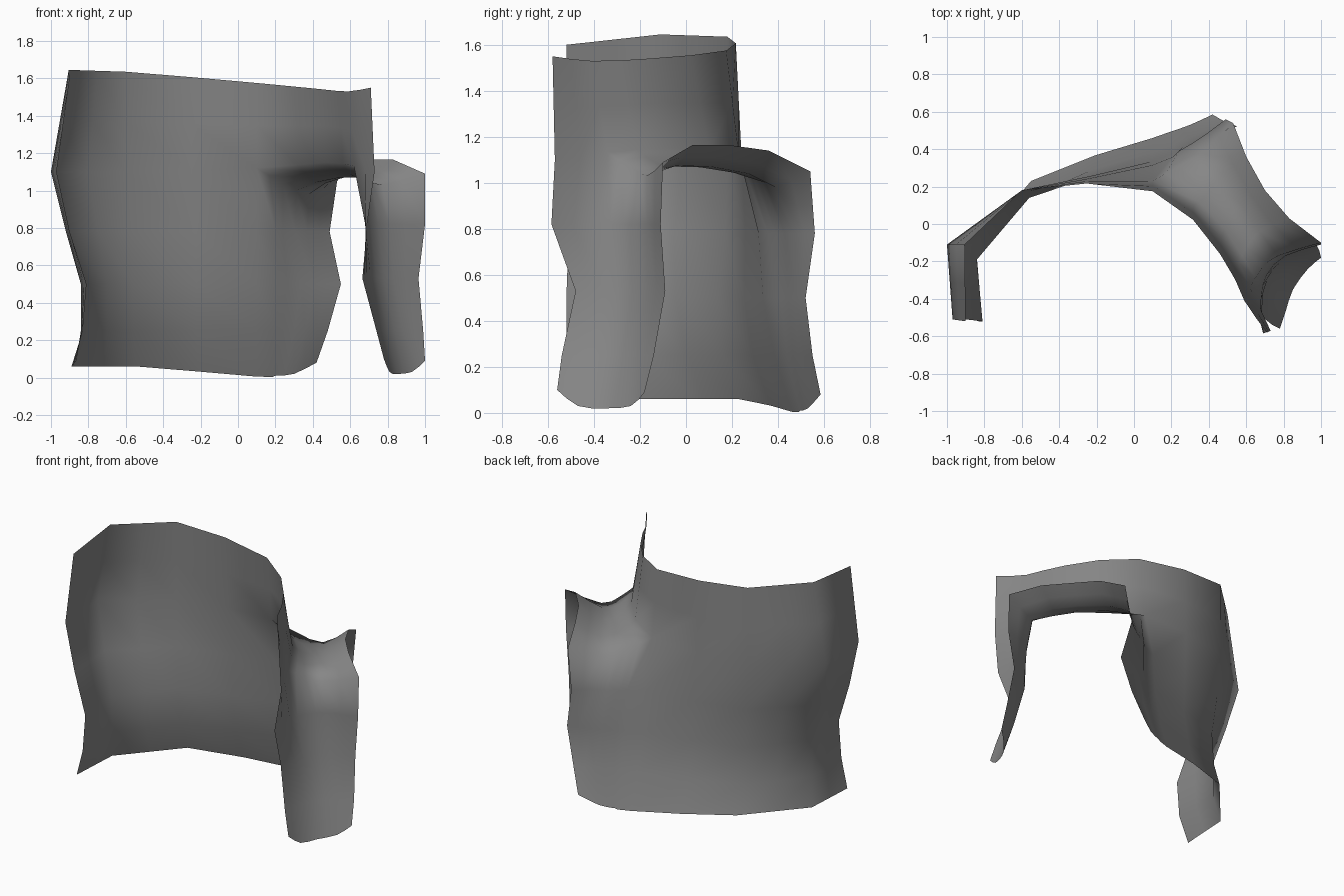
import bpy
import bmesh
from mathutils import Vector


default_cube = bpy.data.objects.get("Cube")
if default_cube:
    bpy.data.objects.remove(default_cube)


def smooth(points, straight=0):
    """Add a spline midpoint between neighbours; the first segments may stay straight."""
    pts = [Vector(p) for p in points]
    padded = [pts[0] * 2 - pts[1]] + pts + [pts[-1] * 2 - pts[-2]]
    result = [pts[0]]
    for i, (start, end) in enumerate(zip(pts, pts[1:])):
        middle = (start + end) * 0.5
        if i >= straight:
            middle += (start + end - padded[i] - padded[i + 3]) * 0.0625
        result += [middle, end]
    return result


def level(height, *plan, straight=0):
    """Smooth row of plan points at one height; a third value overrides the height."""
    return smooth([p if len(p) == 3 else (*p, height) for p in plan], straight)


def loft(bm, rows):
    """Join rows of equal length with quads."""
    grid = [[bm.verts.new(p) for p in row] for row in rows]
    for upper, lower in zip(grid, grid[1:]):
        for i in range(len(upper) - 1):
            bm.faces.new((upper[i], lower[i], lower[i + 1], upper[i + 1]))


# Collar: wraps from the right front edge round the back to the left front edge
collar_top = level(1.54, (-.9, -.52, 1.6), (-.905, -.11, 1.645), (-.6, .18, 1.635),
                   (.1, .175, 1.575), (.46, -.16), (.59, -.41, 1.53), (.71, -.58, 1.55),
                   straight=2)
collar_base = level(1.1, (-.97, -.51), (-1, -.11), (-.6, .18), (.1, .23, 1.12),
                    (.47, -.07, 1.15), (.62, -.34, 1.13), (.73, -.57), straight=2)
collar_middle = [a.lerp(b, 0.5) for a, b in zip(collar_top, collar_base)]

# Arm arch: dips into a rounded valley, then flares up to an open lip
arch_root = collar_base[6:11]
arch_inner = [(.24, .31, 1.04), (.38, .145, 1.07), (.51, .01, 1.085),
              (.6, -.13, 1.085), (.68, -.24, 1.07)]
arch_valley = [(.38, .39, .98), (.47, .27, 1.04), (.57, .11, 1.07),
               (.67, -.04, 1.075), (.77, -.17, 1.03)]
arch_lip = [(.53, .54, 1.05), (.6, .36, 1.14), (.7, .18, 1.165),
            (.83, .03, 1.165), (1, -.1, 1.09)]
arch = [smooth(column) for column in zip(arch_root, arch_inner, arch_valley, arch_lip)]

# Back panel: hangs from the collar and the back end of the arch
back_panel = [
    collar_base[:7] + arch[0][1:],
    level(.78, (-.9, -.51), (-.92, -.15), (-.58, .17), (.1, .315),
          (.24, .39), (.37, .47), (.49, .56), straight=2),
    level(.5, (-.81, -.52), (-.84, -.19), (-.56, .14), (.1, .335),
          (.26, .41), (.41, .475), (.55, .52), straight=2),
    level(.25, (-.83, -.52), (-.84, -.18), (-.56, .16), (.1, .385),
          (.24, .44), (.36, .49), (.48, .55), straight=2),
    level(.06, (-.89, -.5), (-.87, -.14), (-.55, .23), (.1, .46, .005),
          (.2, .495, .01), (.3, .53, .02), (.42, .585, .08), straight=2),
]

# Front panel: hangs from the left front edge and the front end of the arch
front_panel = [
    collar_base[:9:-1] + arch[-1][1:],
    level(.82, (.69, -.585), (.68, -.4), (.71, -.27), (.81, -.17), (1, -.11)),
    level(.53, (.665, -.48), (.69, -.36), (.74, -.25), (.83, -.17), (.965, -.09)),
    level(.25, (.74, -.54), (.75, -.41), (.8, -.29), (.88, -.21), (.99, -.14)),
    level(.02, (.78, -.56, .1), (.81, -.47, .03), (.85, -.35), (.93, -.24, .03),
          (1, -.18, .09)),
]

# Sew the pieces into one continuous cloth
bm = bmesh.new()
for piece in ([collar_top, collar_middle, collar_base], arch, back_panel, front_panel):
    loft(bm, piece)
bmesh.ops.remove_doubles(bm, verts=bm.verts, dist=0.001)
bmesh.ops.recalc_face_normals(bm, faces=bm.faces)

# Face the cloth outward, so the back of the collar points away from the front
back_face = max(bm.faces, key=lambda f: f.calc_center_median().z - abs(f.calc_center_median().x))
if back_face.normal.y < 0:
    bmesh.ops.reverse_faces(bm, faces=bm.faces)
for face in bm.faces:
    face.smooth = True

mesh = bpy.data.meshes.new("draped_cloth")
bm.to_mesh(mesh)
bm.free()
cloth = bpy.data.objects.new("draped_cloth", mesh)
bpy.context.collection.objects.link(cloth)

# Plain grey cloth
grey = bpy.data.materials.new("grey_cloth")
grey.use_nodes = True
colour = (0.24, 0.24, 0.24, 1)
grey.diffuse_color = colour
grey.node_tree.nodes["Principled BSDF"].inputs["Base Color"].default_value = colour
mesh.materials.append(grey)
